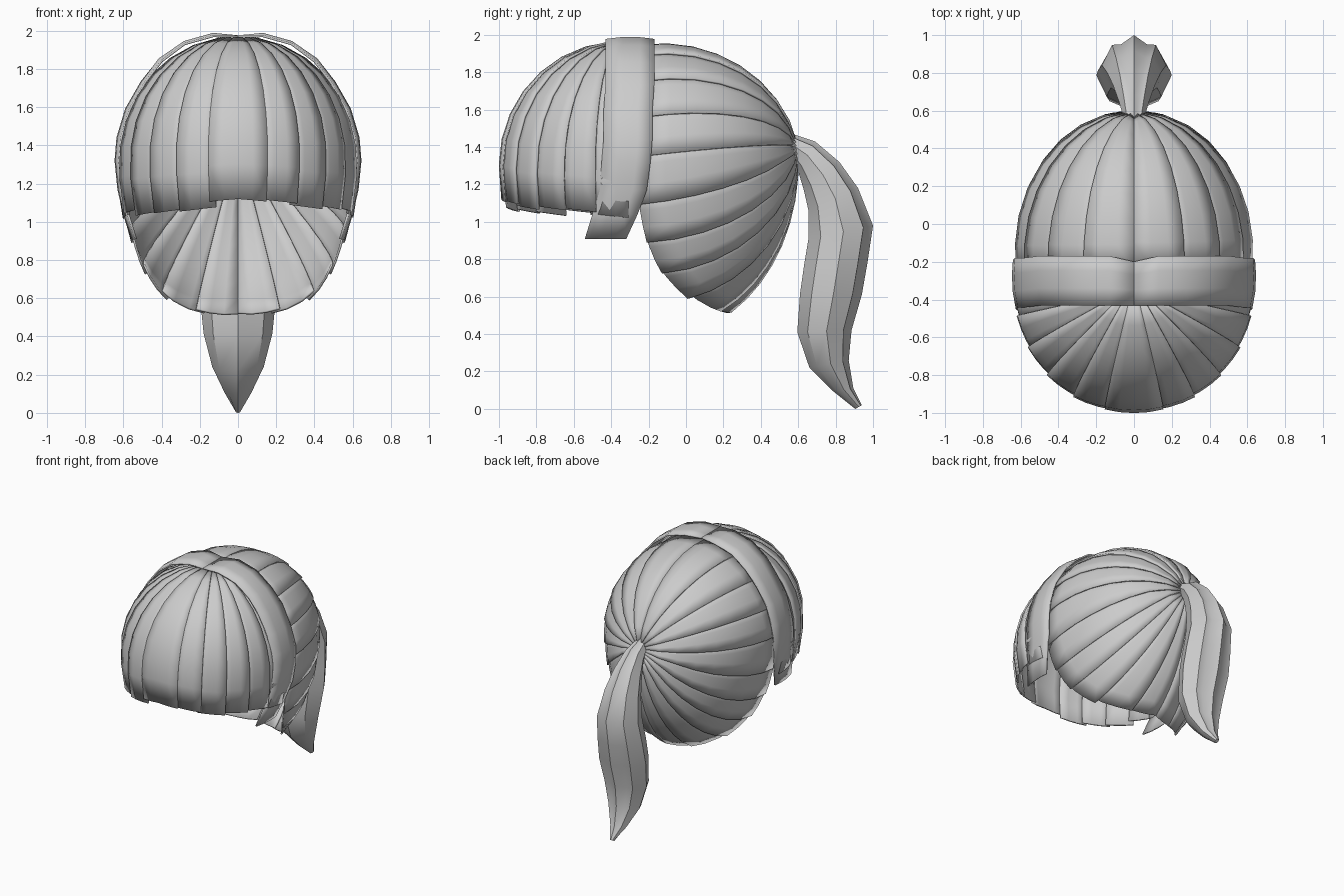
import bpy, math, random
from mathutils import Vector

if "Cube" in bpy.data.objects:
    bpy.data.objects.remove(bpy.data.objects["Cube"])

random.seed(4)


def finish(name, verts, faces, thick=0.0):
    me = bpy.data.meshes.new(name)
    me.from_pydata([tuple(v) for v in verts], [], faces)
    ob = bpy.data.objects.new(name, me)
    bpy.context.collection.objects.link(ob)
    bpy.ops.object.select_all(action='DESELECT')
    ob.select_set(True)
    bpy.context.view_layer.objects.active = ob
    bpy.ops.object.shade_smooth_by_angle(angle=math.radians(35))
    if thick:
        mod = ob.modifiers.new("thickness", 'SOLIDIFY')
        mod.thickness = thick
        mod.offset = 0
    return ob


def grid_faces(base, rows, cols, flip):
    out = []
    for r in range(rows - 1):
        for c in range(cols - 1):
            a = base + r * cols + c
            f = (a, a + 1, a + cols + 1, a + cols)
            out.append(f[::-1] if flip else f)
    return out


class Skull:
    """Ellipsoid with separate upper and lower heights that the locks lie on."""
    def __init__(self, centre, rx, ry, up, down):
        self.c, self.rx, self.ry, self.up, self.down = Vector(centre), rx, ry, up, down

    def unit(self, p):
        d = Vector(p) - self.c
        return Vector((d.x / self.rx, d.y / self.ry,
                       d.z / (self.up if d.z > 0 else self.down))).normalized()

    def point(self, u, k=1.0):
        return self.c + k * Vector((u.x * self.rx, u.y * self.ry,
                                    u.z * (self.up if u.z > 0 else self.down)))


def along(points, t):
    t = min(max(t, 0), 1) * (len(points) - 1)
    i = min(int(t), len(points) - 2)
    return Vector(points[i]).lerp(Vector(points[i + 1]), t - i)


def add_lock(verts, faces, skull, start, end, a, b, sign, rows=9, cols=4, lift=0.02):
    """One shingled lock running from start(s) to end(s), with s between a and b."""
    base = len(verts)
    reach = 1 + random.uniform(-0.015, 0.02)
    for r in range(rows):
        t = r / (rows - 1) * reach
        for c in range(cols):
            f = c / (cols - 1)
            s = a + (b - a) * f
            u = skull.unit(start(s)).slerp(skull.unit(end(s)), t)
            p = skull.point(u, 1.0 + lift * f - lift / 2)
            verts.append((p.x * sign, p.y, p.z))
    faces += grid_faces(base, rows, cols, sign < 0)


# Fringe: locks fanning forward from the crown
front = Skull((0, -0.35, 1.30), 0.625, 0.645, 0.66, 0.88)


def fringe_start(s):
    a = math.radians(s)
    return (0.10 * math.sin(a), -0.36 - 0.04 * math.cos(a), 1.95)


def fringe_end(s):
    a = math.radians(s)
    return (0.61 * math.sin(a), -0.35 - 0.63 * math.cos(a), 1.11 - 0.09 * abs(s) / 90)


verts, faces = [], []
add_lock(verts, faces, front, fringe_start, fringe_end, -14, 14, 1, cols=5, lift=0)
for sign in (1, -1):
    for a in (11, 27, 43, 59, 75):
        add_lock(verts, faces, front, fringe_start, fringe_end, a, a + 19, sign)
finish("fringe", verts, faces, 0.012)

# Side locks: broad band over the crown, falling in front of the ears
band = [(0.0, 1.97, -0.43, -0.20), (0.13, 1.972, -0.43, -0.17), (0.28, 1.93, -0.43, -0.17),
        (0.40, 1.84, -0.43, -0.17), (0.50, 1.73, -0.43, -0.17), (0.58, 1.59, -0.44, -0.18),
        (0.625, 1.44, -0.44, -0.18), (0.635, 1.32, -0.45, -0.19), (0.62, 1.17, -0.46, -0.21),
        (0.59, 1.04, -0.50, -0.26), (0.55, 0.91, -0.54, -0.32)]
for side, sign in (("right", 1), ("left", -1)):
    verts = []
    for x, z, y0, y1 in band:
        for f in (0, 0.35, 0.7, 1):
            bulge = 0.012 * math.sin(math.pi * f) - 0.015 * (1 - f) * (x > 0.4)
            verts.append((sign * (x + (bulge if x > 0.3 else 0)),
                          y0 + (y1 - y0) * f, z + (bulge if 0 < x < 0.5 else 0)))
    finish("side_lock_" + side, verts, grid_faces(0, len(band), 4, sign < 0), 0.012)

# Swept-back hair: locks from the hairline gathered at the tail root
back = Skull((0, -0.13, 1.32), 0.62, 0.72, 0.635, 0.92)
hairline = [(0, -0.24, 1.95), (0.24, -0.24, 1.90), (0.43, -0.24, 1.77), (0.56, -0.24, 1.58),
            (0.61, -0.24, 1.38), (0.60, -0.24, 1.12), (0.55, -0.20, 0.92),
            (0.49, -0.13, 0.75), (0.39, 0.0, 0.61), (0.20, 0.17, 0.52), (0, 0.25, 0.50)]


def root(s):
    a = math.pi * s
    return (0.035 * math.sin(a), 0.57, 1.39 + 0.04 * math.cos(a))


def hair_edge(s):
    return along(hairline, s)


verts, faces = [], []
for sign in (1, -1):
    for i in range(10):
        add_lock(verts, faces, back, root, hair_edge,
                 max(0, i / 10 - 0.012), min(1, (i + 1) / 10 + 0.012), sign)
finish("swept_back_hair", verts, faces, 0.012)

# Ponytail: ridged section lofted between inner and outer side profiles
# each ring: outer (y, z), inner (y, z), half width
rings = [((0.54, 1.48), (0.55, 1.37), 0.05), ((0.69, 1.43), (0.60, 1.27), 0.08),
         ((0.82, 1.32), (0.63, 1.17), 0.11), ((0.92, 1.18), (0.655, 1.06), 0.14),
         ((1.0, 0.98), (0.655, 0.91), 0.17), ((0.97, 0.78), (0.63, 0.76), 0.19),
         ((0.94, 0.61), (0.61, 0.62), 0.20), ((0.885, 0.42), (0.595, 0.41), 0.18),
         ((0.87, 0.26), (0.66, 0.22), 0.135), ((0.895, 0.11), (0.78, 0.10), 0.07),
         ((0.94, 0.02), (0.905, 0.0), 0.015)]
half = [(0, 1), (0.4, 0.72), (0.68, 0.7), (1, 0.08), (0.72, -0.62), (0, -1)]
section = half + [(-w, d) for w, d in half[-2:0:-1]]
n = len(section)
verts, faces = [], []
for o, i, w in rings:
    o, i = Vector((0, *o)), Vector((0, *i))
    for sx, d in section:
        p = (o + i) / 2 + (o - i) / 2 * d
        verts.append((sx * w, p.y, p.z))
for r in range(len(rings) - 1):
    for k in range(n):
        a, b = r * n + k, r * n + (k + 1) % n
        faces.append((a, a + n, b + n, b))
faces.append(tuple(range(n)))
faces.append(tuple(range(len(verts) - 1, len(verts) - n - 1, -1)))
finish("ponytail", verts, faces)
